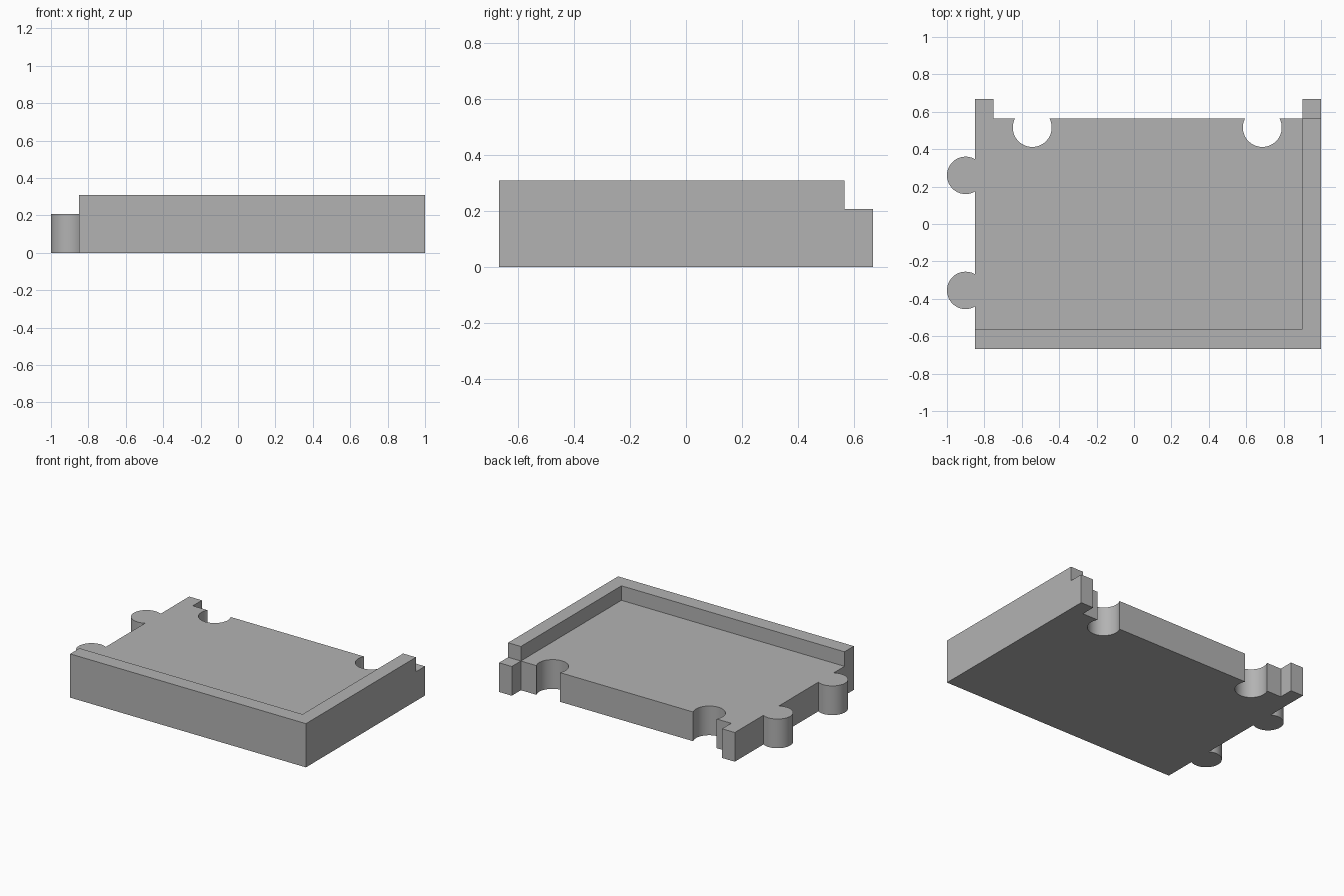
import bpy, bmesh
from math import cos, sin, radians, asin, acos, pi

cube = bpy.data.objects.get("Cube")
if cube:
    bpy.data.objects.remove(cube, do_unlink=True)

LEFT, RIGHT, FRONT, BACK = -0.85, 1.0, -0.667, 0.667
SHELF_BACK = 0.565
FLOOR, TOP = 0.207, 0.31
SEGMENTS = 40

grey = bpy.data.materials.new("plain grey")
grey.use_nodes = True
grey.diffuse_color = (0.45, 0.45, 0.45, 1)
grey.node_tree.nodes["Principled BSDF"].inputs["Base Color"].default_value = (0.45, 0.45, 0.45, 1)


def arc(cx, cy, r, start, end):
    return [(cx + r * cos(start + (end - start) * i / SEGMENTS),
             cy + r * sin(start + (end - start) * i / SEGMENTS))
            for i in range(SEGMENTS + 1)]


def prism(name, outline, z0, z1):
    bm = bmesh.new()
    face = bm.faces.new([bm.verts.new((x, y, z0)) for x, y in outline])
    ext = bmesh.ops.extrude_face_region(bm, geom=[face])
    verts = [v for v in ext["geom"] if isinstance(v, bmesh.types.BMVert)]
    bmesh.ops.translate(bm, vec=(0, 0, z1 - z0), verts=verts)
    bmesh.ops.recalc_face_normals(bm, faces=bm.faces)
    mesh = bpy.data.meshes.new(name)
    bm.to_mesh(mesh)
    bm.free()
    mesh.materials.append(grey)
    obj = bpy.data.objects.new(name, mesh)
    bpy.context.collection.objects.link(obj)
    return obj


# Outline, counter-clockwise: front and right side, with the back right post
outline = [(LEFT, FRONT), (RIGHT, FRONT), (RIGHT, BACK), (0.9, BACK), (0.9, SHELF_BACK)]

# Round sockets in the back edge
socket_r, socket_y = 0.104, 0.516
a = asin((SHELF_BACK - socket_y) / socket_r)
for x in (0.686, -0.544):
    outline += arc(x, socket_y, socket_r, a, -pi - a)

# Back left post
outline += [(-0.75, SHELF_BACK), (-0.75, BACK), (LEFT, BACK)]

# Round tabs on the right-hand edge
tab_r, tab_x = 0.1, -0.9
b = acos((LEFT - tab_x) / tab_r)
for y in (0.26, -0.355):
    outline += arc(tab_x, y, tab_r, b, 2 * pi - b)

tray = prism("interlocking_tray", outline, 0, TOP)

# Lower everything except the front and side walls
cutter = prism("floor_cutter", [(-1.2, -0.562), (0.9, -0.562), (0.9, SHELF_BACK),
                                (1.2, SHELF_BACK), (1.2, 0.8), (-1.2, 0.8)], FLOOR, 0.5)
cutter.hide_render = True
cut = tray.modifiers.new("lower floor", 'BOOLEAN')
cut.operation = 'DIFFERENCE'
cut.solver = 'EXACT'
cut.object = cutter

bpy.ops.object.select_all(action='DESELECT')
tray.select_set(True)
bpy.context.view_layer.objects.active = tray
bpy.ops.object.modifier_apply(modifier=cut.name)
bpy.data.objects.remove(cutter, do_unlink=True)

# Smooth the round walls, keep the edges sharp
bpy.ops.object.shade_smooth_by_angle(angle=radians(30))
